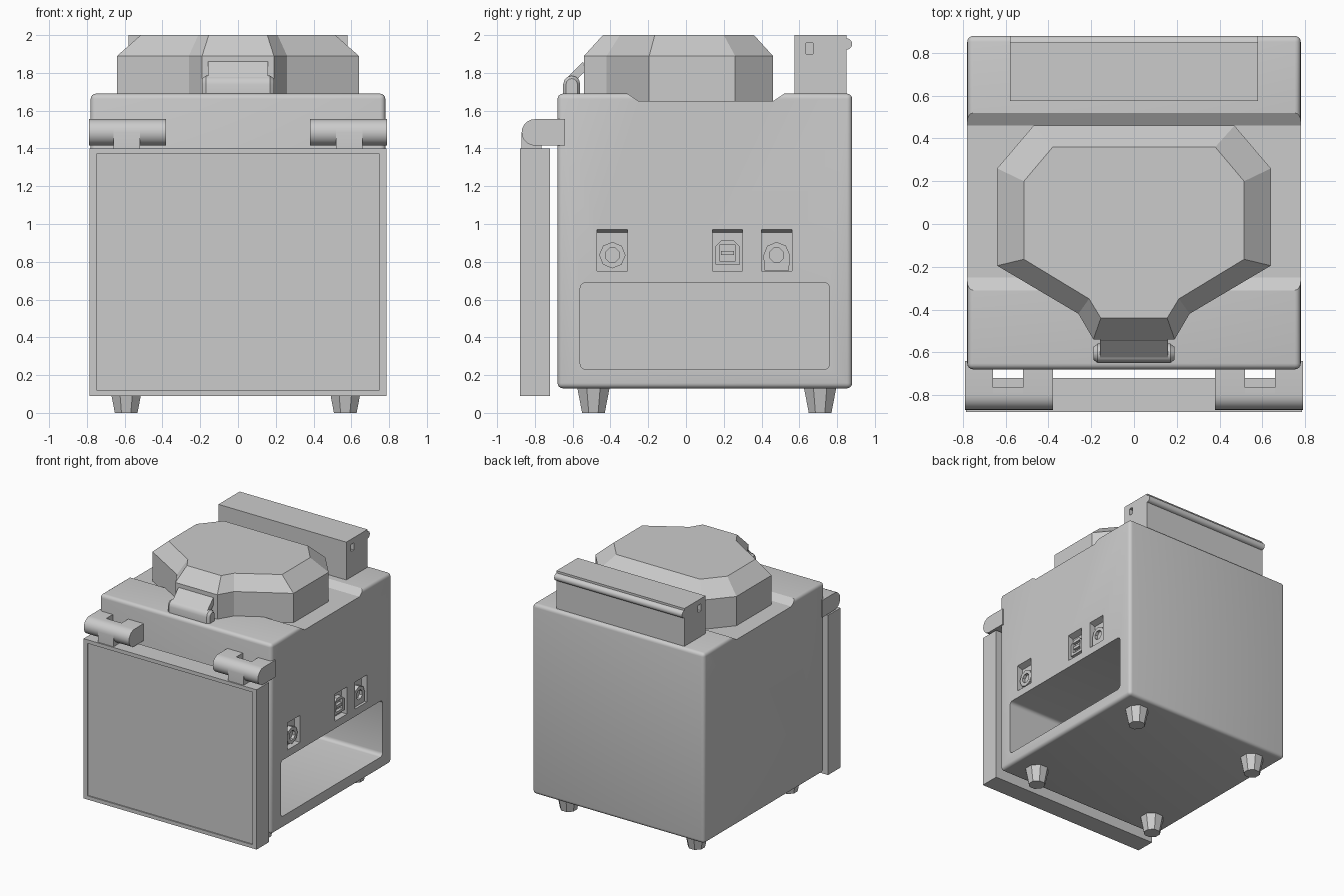
import bpy, bmesh
from math import sin, cos, pi, radians

if "Cube" in bpy.data.objects:
    bpy.data.objects.remove(bpy.data.objects["Cube"])


def place(axis, a, b, t):
    """Map profile coordinates (a, b) and extrusion t to xyz."""
    return {'x': (t, a, b), 'y': (a, t, b), 'z': (a, b, t)}[axis]


def finish(name, bm, smooth=False):
    bmesh.ops.recalc_face_normals(bm, faces=bm.faces)
    me = bpy.data.meshes.new(name)
    bm.to_mesh(me)
    bm.free()
    ob = bpy.data.objects.new(name, me)
    bpy.context.collection.objects.link(ob)
    if smooth:
        bpy.ops.object.select_all(action='DESELECT')
        ob.select_set(True)
        bpy.context.view_layer.objects.active = ob
        bpy.ops.object.shade_smooth_by_angle(angle=radians(32))
    return ob


def loft(name, axis, sections, smooth=False):
    """Skin a list of (points, t) sections that share a point count."""
    bm = bmesh.new()
    rings = [[bm.verts.new(place(axis, a, b, t)) for a, b in pts] for pts, t in sections]
    n = len(rings[0])
    for r, s in zip(rings, rings[1:]):
        for i in range(n):
            bm.faces.new((r[i], r[(i + 1) % n], s[(i + 1) % n], s[i]))
    bm.faces.new(rings[0])
    bm.faces.new(rings[-1])
    return finish(name, bm, smooth)


def prism(name, axis, pts, t0, t1, smooth=False):
    return loft(name, axis, [(pts, t0), (pts, t1)], smooth)


def rect(a0, a1, b0, b1):
    return [(a0, b0), (a1, b0), (a1, b1), (a0, b1)]


def box(name, x0, x1, y0, y1, z0, z1, bevel=0, seg=4):
    ob = prism(name, 'z', rect(x0, x1, y0, y1), z0, z1)
    if bevel:
        bm = bmesh.new()
        bm.from_mesh(ob.data)
        bmesh.ops.bevel(bm, geom=bm.edges[:], offset=bevel, segments=seg,
                        profile=0.5, affect='EDGES')
        bm.to_mesh(ob.data)
        bm.free()
    return ob


def arc(cx, cy, r, a0, a1, n):
    return [(cx + r * cos(radians(a0 + (a1 - a0) * i / n)),
             cy + r * sin(radians(a0 + (a1 - a0) * i / n))) for i in range(n + 1)]


def ngon(cx, cy, r, n, turn=0.5):
    return [(cx + r * cos(2 * pi * (i + turn) / n), cy + r * sin(2 * pi * (i + turn) / n))
            for i in range(n)]


def rounded(a0, a1, b0, b1, r, n=4):
    return (arc(a0 + r, b0 + r, r, 180, 270, n) + arc(a1 - r, b0 + r, r, 270, 360, n)
            + arc(a1 - r, b1 - r, r, 0, 90, n) + arc(a0 + r, b1 - r, r, 90, 180, n))


def cut(target, cutter):
    """Apply a boolean difference and discard the cutter."""
    cutter.hide_render = True
    m = target.modifiers.new('cut', 'BOOLEAN')
    m.operation, m.solver, m.object = 'DIFFERENCE', 'EXACT', cutter
    bpy.context.view_layer.objects.active = target
    bpy.ops.object.modifier_apply(modifier=m.name)
    bpy.data.objects.remove(cutter)


# Body: rounded case with a shallow trough across the top
body = box('body', -0.78, 0.78, -0.68, 0.88, 0.13, 1.69, bevel=0.028)
cut(body, prism('trough_cutter', 'x',
                [(-0.325, 1.70), (-0.25, 1.65), (0.46, 1.65), (0.535, 1.70)], -1, 1))

# Battery bay open on the right side
cut(body, prism('bay_cutter', 'x', rounded(-0.56, 0.76, 0.23, 0.69, 0.03), -0.5, 1))

# Port recesses with a sloped upper face
for y in (-0.39, 0.22, 0.48):
    outer = rect(y - 0.08, y + 0.08, 0.75, 0.972)
    inner = rect(y - 0.08, y + 0.08, 0.75, 0.955)
    deep = rect(y - 0.08, y + 0.08, 0.75, 0.975)
    cut(body, loft('port_cutter', 'x', [(inner, 0.73), (outer, 0.78), (deep, 0.80)]))

bpy.ops.object.select_all(action='DESELECT')
body.select_set(True)
bpy.context.view_layer.objects.active = body
bpy.ops.object.shade_smooth_by_angle(angle=radians(32))

# Connectors inside the recesses
port = prism('round_port', 'x', ngon(-0.39, 0.835, 0.07, 8, 0), 0.72, 0.765)
cut(port, prism('hole', 'x', ngon(-0.39, 0.835, 0.04, 8), 0.74, 0.8))
usb = [(0.155, 0.785), (0.285, 0.785), (0.285, 0.88), (0.25, 0.915), (0.19, 0.915), (0.155, 0.88)]
port = prism('square_port', 'x', usb, 0.72, 0.765)
cut(port, prism('hole', 'x', rect(0.177, 0.263, 0.805, 0.89), 0.74, 0.8))
box('square_port_tongue', 0.735, 0.765, 0.185, 0.255, 0.835, 0.858)
dshape = [(0.415, 0.755), (0.545, 0.755)] + arc(0.48, 0.835, 0.07, 0, 180, 4)
port = prism('power_port', 'x', dshape, 0.72, 0.765)
cut(port, prism('hole', 'x', ngon(0.48, 0.835, 0.04, 8), 0.74, 0.8))

# Tapered feet
for x in (-0.592, 0.568):
    for y in (-0.49, 0.71):
        loft('foot', 'z', [(ngon(x, y, 0.065, 8), 0), (ngon(x, y, 0.094, 8), 0.14)])


# Faceted lid with a narrow front nose
def mirrored(half):
    return half + [(-x, y) for x, y in reversed(half)]


rim = mirrored([(0.47, 0.46), (0.64, 0.26), (0.64, -0.195), (0.26, -0.42), (0.19, -0.54)])
top = mirrored([(0.38, 0.36), (0.515, 0.20), (0.515, -0.165), (0.21, -0.35), (0.155, -0.44)])
loft('lid', 'z', [(rim, 1.64), (rim, 1.89), (top, 2.0)])


# Lid latch: round-topped bar with chamfered ends and a leaning flap
def latch_profile(r):
    return [(-0.605 - r, 1.685)] + arc(-0.605, 1.74, r, 180, 0, 6) + [(-0.605 + r, 1.685)]


loft('latch_bar', 'x', [(latch_profile(0.03), -0.19), (latch_profile(0.045), -0.17),
                        (latch_profile(0.045), 0.17), (latch_profile(0.03), 0.19)], True)
prism('latch_flap', 'x', [(-0.635, 1.77), (-0.545, 1.86), (-0.535, 1.81), (-0.59, 1.75)],
      -0.158, 0.158)

# Rear handle block with end slots and a rounded rib
block = box('handle_block', -0.58, 0.58, 0.575, 0.85, 1.68, 2.0)
for x in (-0.58, 0.58):
    cut(block, box('slot', x - 0.03, x + 0.03, 0.635, 0.672, 1.90, 1.957))
prism('handle_rib', 'x', arc(0.85, 1.953, 0.03, -90, 90, 8), -0.58, 0.58, True)

# Screen panel with a shallow framed display
panel = box('screen_panel', -0.785, 0.785, -0.88, -0.72, 0.09, 1.40)
cut(panel, box('display_cutter', -0.75, 0.75, -0.95, -0.87, 0.12, 1.37))

# Hinges: two body arms either side of a knuckle that carries the panel
arm = [(-0.64, 1.415), (-0.64, 1.555)] + arc(-0.80, 1.485, 0.07, 90, 270, 10)
knuckle = [(-0.765, 1.39), (-0.765, 1.555)] + arc(-0.80, 1.485, 0.07, 90, 180, 5) + [(-0.87, 1.39)]
for s in (-1, 1):
    prism('hinge_arm_outer', 'x', arm, s * 0.79, s * 0.66, True)
    prism('hinge_arm_inner', 'x', arm, s * 0.52, s * 0.38, True)
    prism('hinge_knuckle', 'x', knuckle, s * 0.66, s * 0.52, True)
